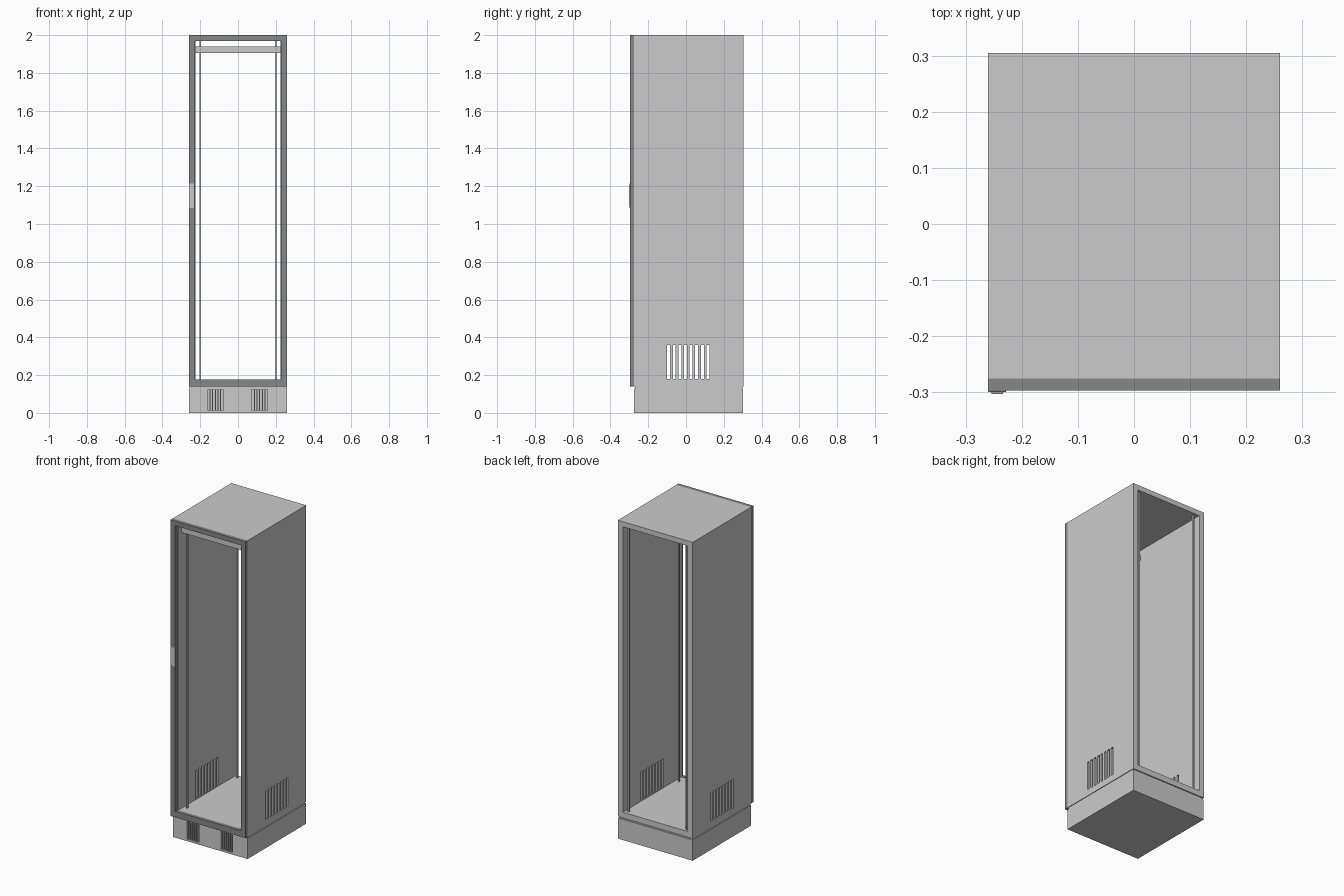
import bpy, bmesh
from mathutils import Matrix, Vector

if "Cube" in bpy.data.objects:
    bpy.data.objects.remove(bpy.data.objects["Cube"])


def finish(name, bm, mat=None):
    bmesh.ops.recalc_face_normals(bm, faces=bm.faces)
    me = bpy.data.meshes.new(name)
    bm.to_mesh(me)
    bm.free()
    ob = bpy.data.objects.new(name, me)
    bpy.context.collection.objects.link(ob)
    if mat:
        me.materials.append(mat)
    return ob


def boxes(name, ranges, mat=None):
    """One object made of boxes, each given as (x0, x1, y0, y1, z0, z1)."""
    bm = bmesh.new()
    for x0, x1, y0, y1, z0, z1 in ranges:
        centre = Vector((x0 + x1, y0 + y1, z0 + z1)) / 2
        m = Matrix.Translation(centre) @ Matrix.Diagonal((x1 - x0, y1 - y0, z1 - z0, 1))
        bmesh.ops.create_cube(bm, size=1, matrix=m)
    return finish(name, bm, mat)


def frame(name, outer, inner, y0, y1, mat=None):
    """Rectangular ring in the xz plane, extruded along y; rects are (half_x, z0, z1)."""
    bm = bmesh.new()
    loops = []
    for hx, z0, z1 in (outer, inner):
        for y in (y0, y1):
            loops.append([bm.verts.new((x, y, z)) for x, z in
                          ((-hx, z0), (hx, z0), (hx, z1), (-hx, z1))])
    of, ob_, inf, inb = loops
    for a, b in ((of, ob_), (ob_, inb), (inb, inf), (inf, of)):
        for i in range(4):
            j = (i + 1) % 4
            bm.faces.new((a[i], a[j], b[j], b[i]))
    return finish(name, bm, mat)


def cut(target, cutter):
    mod = target.modifiers.new("slots", 'BOOLEAN')
    mod.operation = 'DIFFERENCE'
    mod.solver = 'EXACT'
    mod.object = cutter
    cutter.hide_render = True
    cutter.hide_set(True)
    cutter.display_type = 'WIRE'


def bevel(ob, width, segments=2):
    mod = ob.modifiers.new("bevel", 'BEVEL')
    mod.width = width
    mod.segments = segments


dark = bpy.data.materials.new("dark_grey")
dark.diffuse_color = (0.245, 0.245, 0.245, 1)
dark.use_nodes = True
dark.node_tree.nodes["Principled BSDF"].inputs["Base Color"].default_value = dark.diffuse_color

# Cabinet shell, open front and back, with side vents
shell = frame("cabinet_shell", (0.26, 0.14, 2.0), (0.225, 0.176, 1.968), -0.275, 0.302)
side_slots = []
for i in range(8):
    y = -0.092 + i * 0.0297
    side_slots.append((-0.3, 0.3, y - 0.0078, y + 0.0078, 0.18, 0.36))
cut(shell, boxes("side_slot_cutter", side_slots))

# Thin flange around the rear opening
frame("rear_flange", (0.26, 0.14, 2.0), (0.225, 0.176, 1.968), 0.302, 0.305)

# Dark door frame
frame("door_frame", (0.26, 0.14, 2.0), (0.228, 0.178, 1.97), -0.297, -0.275, dark)

# Plinth with two front grilles and a narrow recessed neck on top
plinth = boxes("plinth", [(-0.259, 0.259, -0.275, 0.303, 0, 0.13)])
grille = []
for start in (-0.16, 0.075):
    for i in range(6):
        x = start + i * 0.0142
        grille.append((x, x + 0.009, -0.3, -0.245, 0.012, 0.124))
cut(plinth, boxes("grille_cutter", grille))
boxes("plinth_neck", [(-0.256, 0.256, -0.27, 0.298, 0.13, 0.14)])

# Four upright mounting rails
for side, sx in (("left", -1), ("right", 1)):
    for place, y in (("front", -0.218), ("rear", 0.28)):
        x = sx * 0.201
        boxes(f"{place}_{side}_rail", [(x - 0.004, x + 0.004, y - 0.006, y + 0.006, 0.176, 1.968)])

# Horizontal bar under the roof
boxes("top_bar", [(-0.225, 0.225, -0.237, -0.212, 1.906, 1.94)])

# Door handle: back plate and raised lever
plate = boxes("handle_plate", [(-0.26, -0.228, -0.2995, -0.296, 1.085, 1.215)])
bevel(plate, 0.001, 1)
lever = boxes("handle_lever", [(-0.254, -0.233, -0.303, -0.299, 1.093, 1.207)])
bevel(lever, 0.0015)
